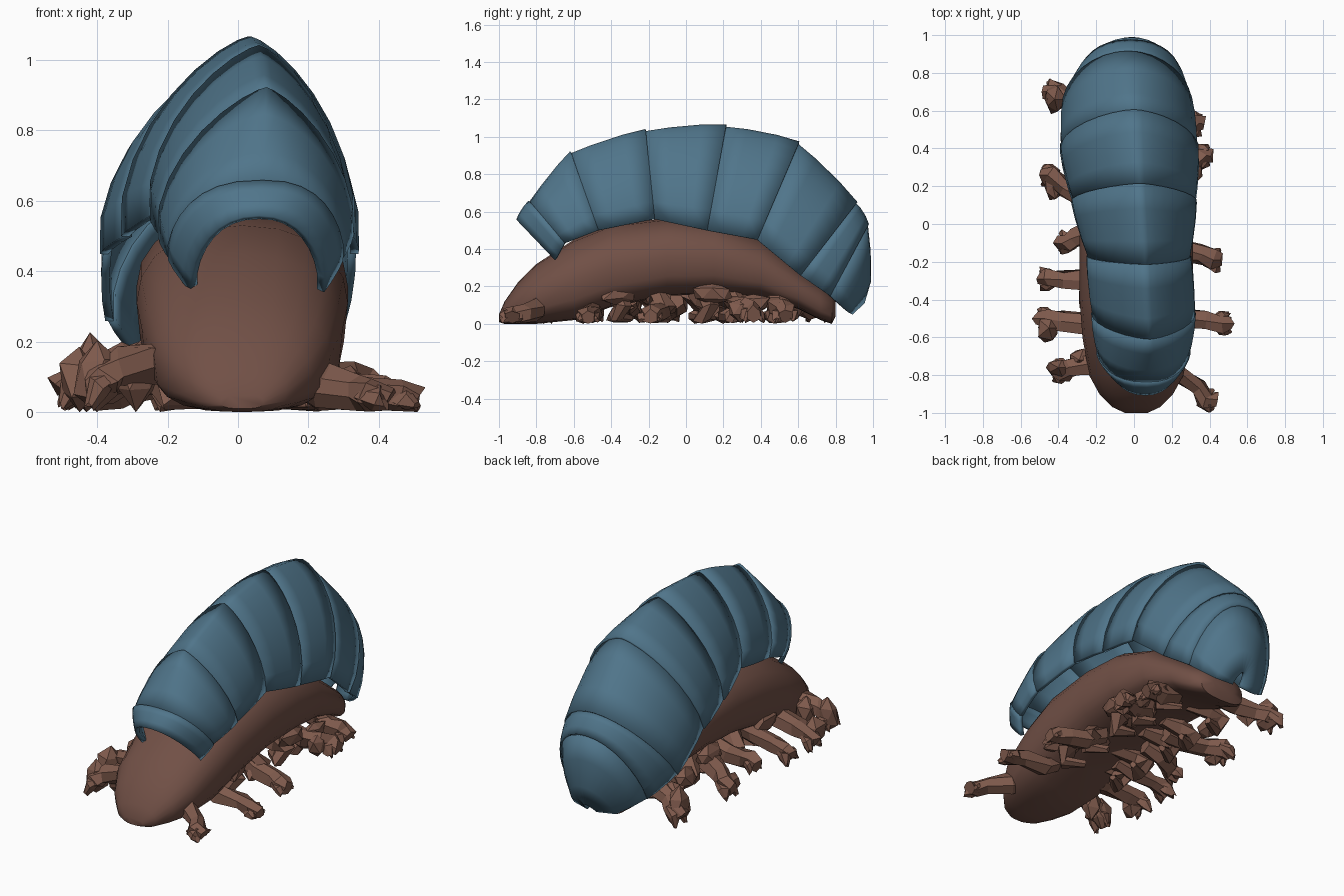
import bpy, bmesh, math, random
from mathutils import Vector

if "Cube" in bpy.data.objects:
    bpy.data.objects.remove(bpy.data.objects["Cube"])

random.seed(4)


def material(name, rgb):
    m = bpy.data.materials.new(name)
    m.diffuse_color = (*rgb, 1)
    m.use_nodes = True
    m.node_tree.nodes["Principled BSDF"].inputs["Base Color"].default_value = m.diffuse_color
    return m


SHELL = material("slate_blue", (0.080, 0.178, 0.256))
BODY = material("brown", (0.165, 0.080, 0.061))
LEG = material("light_brown", (0.215, 0.104, 0.074))


def finish(name, bm, mat, smooth=None):
    me = bpy.data.meshes.new(name)
    bm.to_mesh(me)
    bm.free()
    me.materials.append(mat)
    ob = bpy.data.objects.new(name, me)
    bpy.context.collection.objects.link(ob)
    if smooth:
        bpy.ops.object.select_all(action='DESELECT')
        ob.select_set(True)
        bpy.context.view_layer.objects.active = ob
        bpy.ops.object.shade_smooth_by_angle(angle=math.radians(smooth))
    return ob


def loft(name, rows, mat, closed=False, smooth=None):
    """Skin a list of point rows; closed rows become a capped tube."""
    bm = bmesh.new()
    vs = [[bm.verts.new(p) for p in row] for row in rows]
    n = len(rows[0])
    for a, b in zip(vs, vs[1:]):
        for i in range(n if closed else n - 1):
            j = (i + 1) % n
            bm.faces.new((a[i], a[j], b[j], b[i]))
    if closed:
        bm.faces.new(vs[0])
        bm.faces.new(vs[-1])
        bmesh.ops.recalc_face_normals(bm, faces=bm.faces)
    return finish(name, bm, mat, smooth)


# Body: y, bottom z, top z, half width
stations = [(-1.0, .01, .05, .06), (-.97, 0, .12, .125), (-.9, 0, .22, .195),
            (-.8, 0, .32, .25), (-.6, .02, .45, .285), (-.4, .09, .53, .30),
            (-.1, .15, .565, .30), (.15, .16, .55, .295), (.4, .14, .46, .27),
            (.6, .08, .30, .23), (.72, .02, .21, .19), (.78, 0, .17, .15),
            (.80, .04, .12, .08)]
rings = []
for y, zb, zt, w in stations:
    ring = []
    for k in range(20):
        a = math.tau * k / 20
        c, s = math.cos(a), math.sin(a)
        x = 0.012 + w * math.copysign(abs(c) ** (0.9 if s > 0 else 0.75), c)
        z = (zb + zt) / 2 + (zt - zb) / 2 * math.copysign(abs(s) ** (0.95 if s > 0 else 0.6), s)
        ring.append((x, y, z))
    rings.append(ring)
loft("body", rings, BODY, closed=True, smooth=40)

# Shell seams: ridge y, ridge z, hem y, hem z, left x, ridge x, right x, ridge sharpness
seams = [(-.91, .56, -.70, .34, -.14, .06, .25, .9), (-.84, .655, -.65, .43, -.20, .07, .30, .8),
         (-.62, .915, -.47, .50, -.23, .08, .33, 1.55), (-.22, 1.035, -.17, .56, -.255, .06, .305, 1.5),
         (.21, 1.06, .11, .50, -.335, .03, .335, 1.5), (.60, .97, .38, .45, -.395, .0, .345, 1.3),
         (.91, .65, .61, .26, -.38, -.03, .31, 1.05), (.975, .53, .77, .15, -.29, -.02, .25, .9),
         (.99, .23, .87, .06, -.15, -.01, .13, .9), (.955, .11, .89, .05, -.035, -.005, .025, .9)]


def seam_row(f, scale):
    ty, tz, by, bz, xl, xr, xe, sharp = f
    row = []
    for k in range(17):
        th = math.radians(-90 + 180 * k / 16)
        t = 1 - math.cos(th)
        s = math.sin(th)
        half = (xe - xr) if s > 0 else (xr - xl)
        x = half * math.copysign(abs(s) ** sharp, s)
        # the hem tucks in a little
        if k in (0, 16):
            x *= 0.98
        row.append((xr + x * scale, by + (ty - by) * (1 - t) * scale,
                    bz + (tz - bz) * (1 - t) * scale))
    return row


def mix(a, b, t):
    return [p + (q - p) * t for p, q in zip(a, b)]


# Overlapping shell plates, each flaring at its rear edge
for i in range(8):
    a, b = seams[i], seams[i + 1]
    rows = [seam_row(mix(a, b, t), s)
            for t, s in ((0, .99), (.3, 1.015), (.7, 1.025), (1.01, 1.012))]
    if i == 7:
        rows = [seam_row(a, .99), seam_row(mix(a, b, .5), 1.03),
                seam_row(b, 1.0), seam_row(seams[9], 1.0)]
    plate = loft(f"shell_plate_{i + 1}", rows, SHELL, smooth=60)
    sol = plate.modifiers.new("thickness", 'SOLIDIFY')
    sol.thickness = 0.024
    sol.offset = -1


def leg(name, path, radii, mat=LEG):
    """Craggy flat-faced limb resting on the floor."""
    pts = [Vector(p) for p in path]
    rows = []
    for i, p in enumerate(pts):
        d = (pts[min(i + 1, len(pts) - 1)] - pts[max(i - 1, 0)]).normalized()
        u = d.cross(Vector((0, 1, 0.02))).normalized()
        v = d.cross(u)
        row = []
        for k in range(6):
            a = math.tau * k / 6
            q = p + (u * math.cos(a) + v * math.sin(a)) * radii[i] * random.uniform(.7, 1.25)
            q += d * random.uniform(-.015, .015)
            q.z = max(q.z, random.uniform(0, .006))
            row.append(q)
        rows.append(row)
    loft(name, rows, mat, closed=True)


def lump(name, at, size, mat=LEG):
    """Jagged rock-like joint."""
    bm = bmesh.new()
    bmesh.ops.create_icosphere(bm, subdivisions=1, radius=1)
    for v in bm.verts:
        r = random.uniform(.8, 1.25)
        v.co = Vector([a + c * s * r for a, c, s in zip(at, v.co, size)])
        v.co.z = max(v.co.z, 0)
    finish(name, bm, mat)


# Outer legs: side, root y, tip x, tip y, knee height
legs = [(-1, .60, .46, .70, .15), (-1, .12, .49, .26, .12),
        (-1, -.05, .40, -.10, .10), (-1, -.30, .50, -.29, .11),
        (-1, -.53, .51, -.50, .13), (-1, -.74, .43, -.78, .15),
        (1, .50, .36, .53, .09), (1, .28, .40, .36, .10),
        (1, -.13, .46, -.19, .07), (1, -.50, .51, -.525, .065),
        (1, -.80, .43, -.93, .07)]
for i, (s, y, tx, ty, h) in enumerate(legs):
    path = [(s * .12, y, .13), (s * .24, y, h), (s * (.24 + tx) / 2, (y + ty) / 2, h * .85),
            (s * (tx - .05), ty, h * .7), (s * tx, ty, h * .5)]
    leg(f"leg_{i + 1}", path, (.05, .06, .052, .055, .04))
    # claws
    for c, dy in enumerate((-.035, .035)):
        leg(f"claw_{i + 1}_{c + 1}",
            [(s * (tx - .08), ty + dy * .4, h * .7), (s * (tx - .03), ty + dy, h * .5),
             (s * (tx - .01), ty + dy * 1.4, .02)], (.025, .035, .012))

# Bulky upright feet on the left side
lump("left_front_foot", (-.40, -.76, .10), (.075, .055, .11))
lump("left_front_thigh", (-.29, -.72, .10), (.07, .06, .09))
lump("left_second_foot", (-.45, -.55, .09), (.065, .075, .09))
lump("left_rear_foot", (-.42, .66, .11), (.06, .08, .11))
lump("left_rear_thigh", (-.33, .60, .13), (.07, .07, .08))
lump("left_fifth_foot", (-.43, .20, .07), (.05, .07, .06))

# Thighs pressed against the flanks
for s, side in ((-1, "left"), (1, "right")):
    for j, (y, z, l) in enumerate(((-.38, .16, .10), (.14, .16, .11), (.36, .11, .09))):
        lump(f"{side}_thigh_{j + 1}", (s * .245, y, z), (.05, l, .06))
lump("right_rear_knee", (.32, .29, .08), (.05, .06, .06))

# Folded limbs tucked under the belly
for i, y in enumerate((-.42, -.20, .02, .22, .42)):
    for s in (-1, 1):
        y0 = y + random.uniform(-.04, .04)
        leg(f"folded_limb_{i + 1}_{'left' if s < 0 else 'right'}",
            [(s * .05, y0, .17), (s * .17, y0 + .04, .14), (s * .22, y0 + .08, .09),
             (s * .20, y0 + .03, .04), (s * .11, y0 + .10, .03)], (.05, .055, .055, .045, .02))
